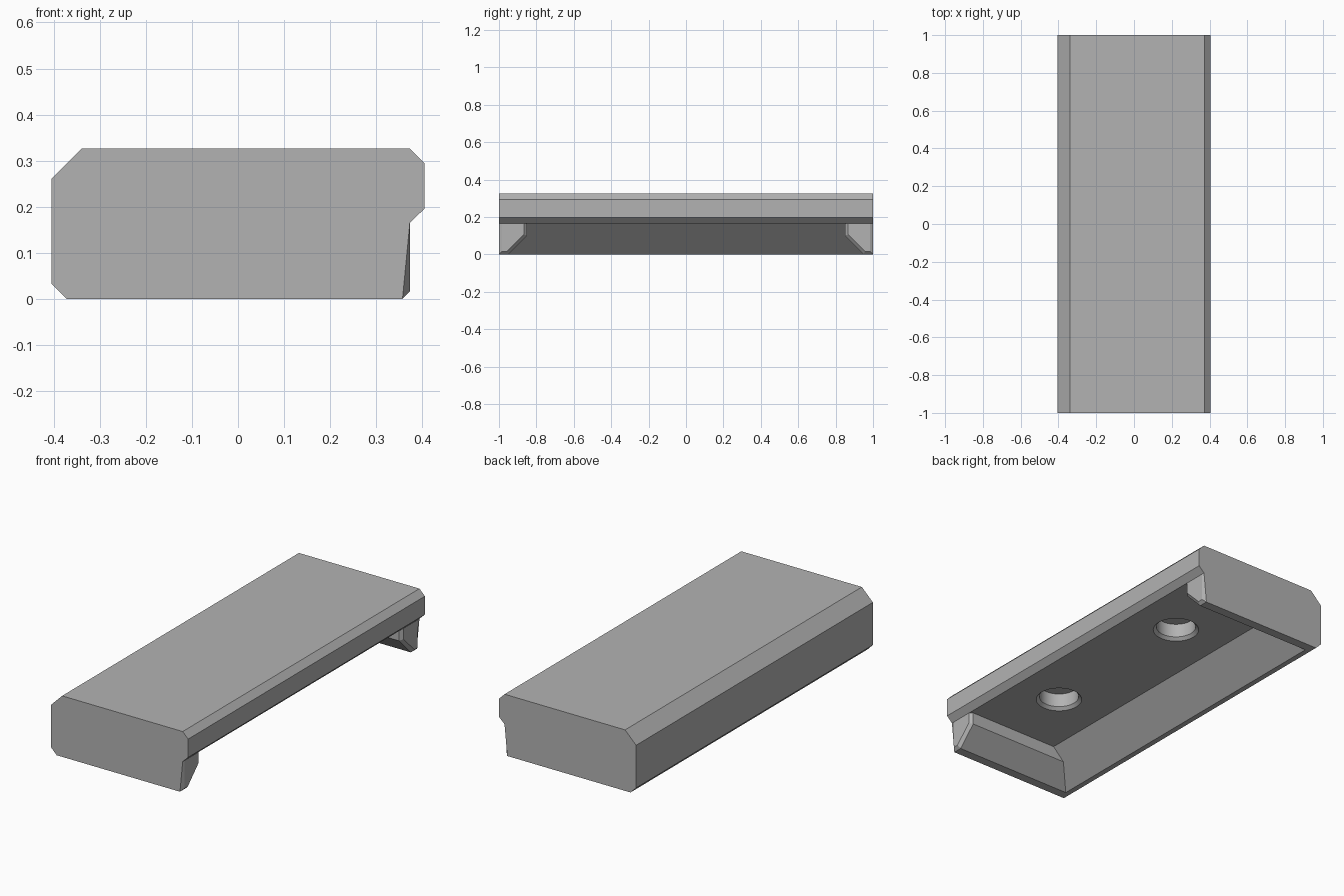
import bpy, bmesh, math
from mathutils import Matrix

old = bpy.data.objects.get("Cube")
if old:
    bpy.data.objects.remove(old, do_unlink=True)

grey = bpy.data.materials.new("plain grey")
grey.use_nodes = True
colour = (0.45, 0.45, 0.45, 1)
grey.diffuse_color = colour
grey.node_tree.nodes["Principled BSDF"].inputs["Base Color"].default_value = colour

FRONT_X, CEILING, CHAMFER = 0.373, 0.165, 0.016


def loft(name, rings):
    """Closed solid through matching rings of points."""
    bm = bmesh.new()
    loops = [[bm.verts.new(p) for p in ring] for ring in rings]
    bm.faces.new(loops[0])
    bm.faces.new(loops[-1])
    for a, b in zip(loops, loops[1:]):
        for i in range(len(a)):
            j = (i + 1) % len(a)
            bm.faces.new((a[i], a[j], b[j], b[i]))
    bmesh.ops.recalc_face_normals(bm, faces=bm.faces)
    mesh = bpy.data.meshes.new(name)
    bm.to_mesh(mesh)
    bm.free()
    mesh.materials.append(grey)
    obj = bpy.data.objects.new(name, mesh)
    bpy.context.collection.objects.link(obj)
    return obj


def circle(x, y, z, r, sides=48):
    turn = 2 * math.pi / sides
    return [(x + r * math.cos(i * turn), y + r * math.sin(i * turn), z)
            for i in range(sides)]


def rectangle(back, half, z):
    return [(back, -half, z), (0.5, -half, z), (0.5, half, z), (back, half, z)]


# Solid body from its end profile
profile = [(-0.405, 0.033), (-0.372, 0), (FRONT_X, 0), (FRONT_X, CEILING),
           (0.405, 0.196), (0.405, 0.294), (0.373, 0.326), (-0.34, 0.326),
           (-0.405, 0.261)]
body = loft("body", [[(x, y, z) for x, z in profile] for y in (-1, 1)])

# Underside recess, open at the front, with sloped back and ends
cutters = [loft("recess_cutter", [
    rectangle(-0.393, 1.0, -0.05), rectangle(-0.243, 0.85, 0.10),
    rectangle(-0.178, 0.85, CEILING)])]

# Two countersunk round sockets in the recess ceiling
for side, y in (("front", -0.464), ("back", 0.464)):
    cutters.append(loft(side + "_socket_cutter", [
        circle(0.11, y, CEILING - 0.01, 0.126), circle(0.11, y, CEILING + 0.016, 0.10),
        circle(0.11, y, 0.255, 0.10)]))

for cutter in cutters:
    cut = body.modifiers.new(cutter.name, "BOOLEAN")
    cut.operation = "DIFFERENCE"
    cut.solver = "EXACT"
    cut.object = cutter
bpy.context.view_layer.update()
graph = bpy.context.evaluated_depsgraph_get()
cut_mesh = bpy.data.meshes.new_from_object(body.evaluated_get(graph))
body.modifiers.clear()
body.data = cut_mesh
for cutter in cutters:
    bpy.data.objects.remove(cutter, do_unlink=True)

# Chamfer the front faces of the two end legs
bm = bmesh.new()
bm.from_mesh(body.data)
bmesh.ops.remove_doubles(bm, verts=bm.verts, dist=0.0005)


def on_leg_rim(edge):
    on_face = all(abs(v.co.x - FRONT_X) < 0.002 and v.co.z < CEILING + 0.002
                  for v in edge.verts)
    return on_face and min(v.co.z for v in edge.verts) < CEILING - 0.002


rim = [e for e in bm.edges if on_leg_rim(e)]
bmesh.ops.bevel(bm, geom=rim, offset=CHAMFER, offset_type="OFFSET",
                segments=1, profile=0.5, affect="EDGES")
bmesh.ops.recalc_face_normals(bm, faces=bm.faces)
for face in bm.faces:
    face.material_index = 0
bm.to_mesh(body.data)
bm.free()

# Smooth socket walls, crisp everywhere else
bpy.ops.object.select_all(action="DESELECT")
body.select_set(True)
bpy.context.view_layer.objects.active = body
bpy.ops.object.shade_smooth_by_angle(angle=math.radians(25))
